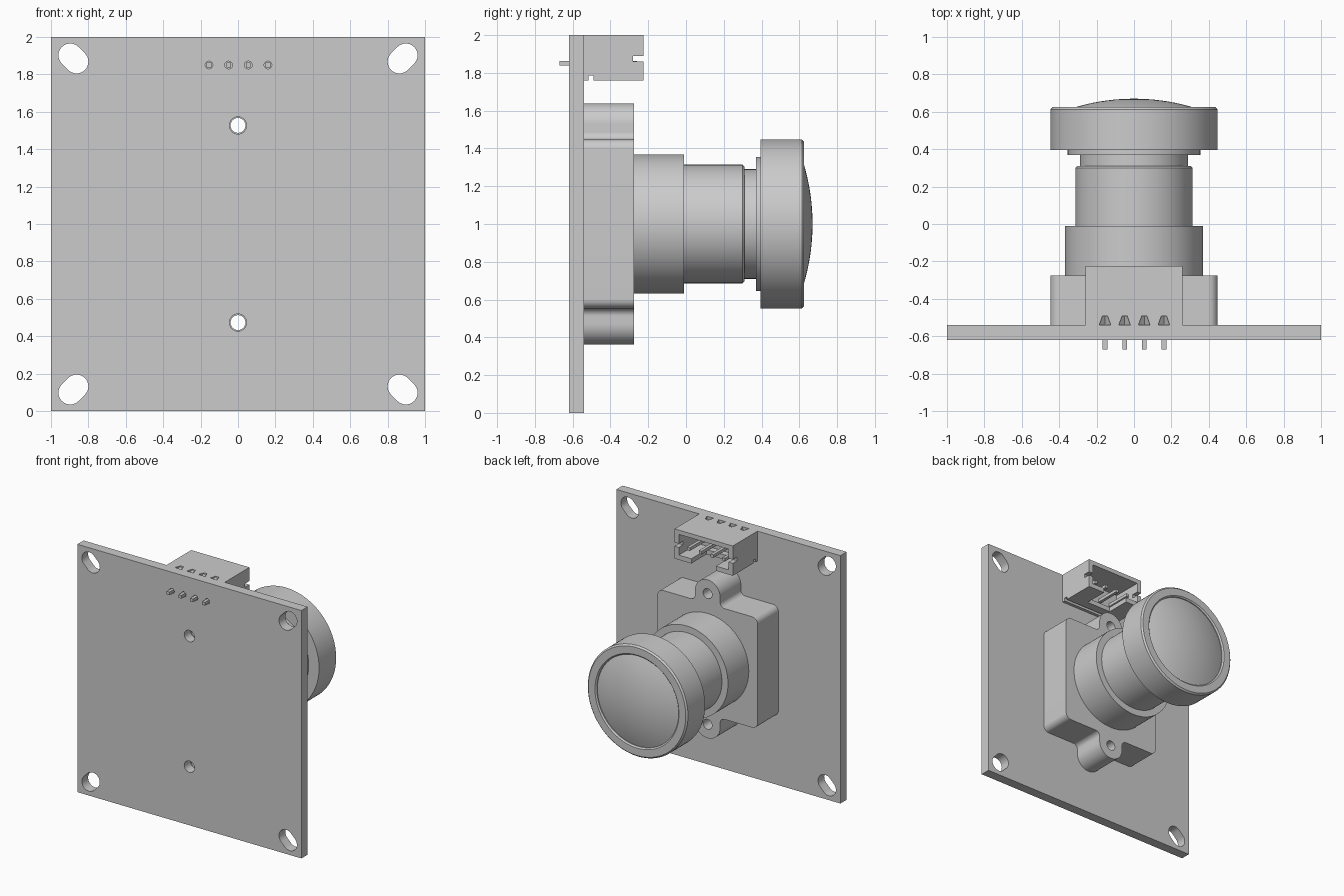
import bpy, bmesh, math
from mathutils import Matrix, Vector

cube = bpy.data.objects.get("Cube")
if cube:
    bpy.data.objects.remove(cube)

grey = bpy.data.materials.new("plain_grey")
grey.use_nodes = True
COLOUR = (0.6, 0.6, 0.6, 1)
grey.diffuse_color = COLOUR
grey.node_tree.nodes["Principled BSDF"].inputs["Base Color"].default_value = COLOUR

MID = 1.0              # height of the lens axis
BOARD = (-0.62, -0.54)  # back and front of the board
PIN_X = [-0.155 + 0.105 * i for i in range(4)]


def make(name, bm):
    bmesh.ops.recalc_face_normals(bm, faces=bm.faces)
    mesh = bpy.data.meshes.new(name)
    bm.to_mesh(mesh)
    bm.free()
    mesh.materials.append(grey)
    ob = bpy.data.objects.new(name, mesh)
    bpy.context.collection.objects.link(ob)
    return ob


def activate(ob):
    bpy.ops.object.select_all(action='DESELECT')
    ob.select_set(True)
    bpy.context.view_layer.objects.active = ob


def smooth(ob):
    activate(ob)
    bpy.ops.object.shade_smooth_by_angle(angle=math.radians(30))


def arc(cx, cz, r, start, end, n=12):
    angles = [math.radians(start + (end - start) * i / n) for i in range(n + 1)]
    return [(cx + r * math.cos(a), cz + r * math.sin(a)) for a in angles]


def prism(name, outlines, y0, y1):
    """Extrude x-z outlines along y."""
    bm = bmesh.new()
    for pts in outlines:
        face = bm.faces.new([bm.verts.new((x, y0, z)) for x, z in pts])
        new = bmesh.ops.extrude_face_region(bm, geom=[face])["geom"]
        verts = [v for v in new if isinstance(v, bmesh.types.BMVert)]
        bmesh.ops.translate(bm, verts=verts, vec=(0, y1 - y0, 0))
    return make(name, bm)


def boxes(name, spans):
    """Boxes given as (x0, x1, y0, y1, z0, z1)."""
    bm = bmesh.new()
    for s in spans:
        lo, hi = Vector(s[0::2]), Vector(s[1::2])
        m = Matrix.Translation((lo + hi) / 2) @ Matrix.Diagonal((*(hi - lo), 1))
        bmesh.ops.create_cube(bm, size=1, matrix=m)
    return make(name, bm)


def lathe(name, profile, steps=96):
    """Turn (radius, y) points round the lens axis."""
    bm = bmesh.new()
    verts = [bm.verts.new((r, y, MID)) for r, y in profile]
    edges = [bm.edges.new(pair) for pair in zip(verts, verts[1:])]
    bmesh.ops.spin(bm, geom=verts + edges, cent=(0, 0, MID), axis=(0, 1, 0),
                   angle=2 * math.pi, steps=steps, use_merge=True)
    bmesh.ops.remove_doubles(bm, verts=bm.verts, dist=1e-5)
    return make(name, bm)


def cut(ob, cutter):
    mod = ob.modifiers.new("cut", 'BOOLEAN')
    mod.operation = 'DIFFERENCE'
    mod.solver = 'EXACT'
    mod.object = cutter
    activate(ob)
    bpy.ops.object.modifier_apply(modifier=mod.name)
    bpy.data.objects.remove(cutter)


# Circuit board with diagonal corner slots, screw holes and pin holes
board = boxes("circuit_board", [(-1, 1, *BOARD, 0, 2)])
slots = []
for sx in (-1, 1):
    for sz in (-1, 1):
        a = math.degrees(math.atan2(sz, sx))
        cx, cz, d = sx * 0.88, MID + sz * 0.885, 0.017
        slots.append(arc(cx + sx * d, cz + sz * d, 0.063, a - 90, a + 90, 16)
                     + arc(cx - sx * d, cz - sz * d, 0.063, a + 90, a + 270, 16))
screws = [arc(0, MID + s * 0.527, 0.046, 0, 345, 23) for s in (-1, 1)]
pin_holes = [arc(x, 1.85, 0.021, 0, 330, 11) for x in PIN_X]
cut(board, prism("slot_cutter", slots + screws + pin_holes, -0.7, -0.5))
smooth(board)

# Lens holder: rounded square with two screw ears
W, R, EAR, F = 0.447, 0.05, 0.112, 0.04
quarter = (arc(W - R, W - R, R, 0, 90) + arc(EAR + F, W + F, F, 270, 180)
           + arc(0, 0.527, EAR, 0, 90))
half = quarter + [(-x, z) for x, z in quarter[-2::-1]]
outline = [(x, MID + z) for x, z in half] + [(-x, MID - z) for x, z in half]
holder = prism("lens_holder", [outline], BOARD[1], -0.275)
cut(holder, prism("screw_cutter", [arc(0, MID + s * 0.527, 0.04, 0, 345, 23)
                                   for s in (-1, 1)], -0.6, -0.2))
smooth(holder)

# Lens barrel, stepped tube and wide head
barrel = lathe("lens_barrel", [
    (0, -0.28), (0.368, -0.28), (0.368, -0.01), (0.314, -0.01), (0.314, 0.3),
    (0.304, 0.31), (0.29, 0.31), (0.29, 0.37), (0.355, 0.37), (0.355, 0.4), (0, 0.4)])
smooth(barrel)
head = lathe("lens_head", [
    (0, 0.395), (0.447, 0.395), (0.447, 0.613), (0.435, 0.625), (0.375, 0.625),
    (0.365, 0.615), (0.365, 0.6), (0, 0.6)])
smooth(head)

# Domed front glass
RAD = 1.11
dome = lathe("lens_glass", [(0.365, 0.6)] + [
    (r, 0.67 - RAD + math.sqrt(RAD * RAD - r * r))
    for r in [0.365 * (1 - i / 10) for i in range(11)]])
smooth(dome)

# Socket housing, open away from the board
socket = boxes("socket_housing", [(-0.26, 0.26, BOARD[1], -0.225, 1.76, 2.0)])
for span in [(-0.222, 0.222, -0.47, -0.2, 1.798, 1.965),   # cavity
             (-0.3, 0.3, -0.28, -0.2, 1.86, 1.89),         # side slots
             (-0.3, 0.3, -0.515, -0.49, 1.7, 1.785),       # underside groove
             (-0.11, 0.11, -0.42, -0.2, 1.7, 1.83)]:       # key opening
    cut(socket, boxes("socket_cutter", [span]))
bm = bmesh.new()
for x in PIN_X:
    m = Matrix.Translation((x, -0.517, 2.0)) @ Matrix.Rotation(-math.pi / 2, 4, 'X')
    bmesh.ops.create_cone(bm, cap_ends=True, segments=6, radius1=0.036,
                          radius2=0.016, depth=0.05, matrix=m)
cut(socket, make("notch_cutter", bm))

# Contact pins running through the board
boxes("contact_pins", [(x - 0.0125, x + 0.0125, -0.67, -0.26, 1.838, 1.863) for x in PIN_X])
